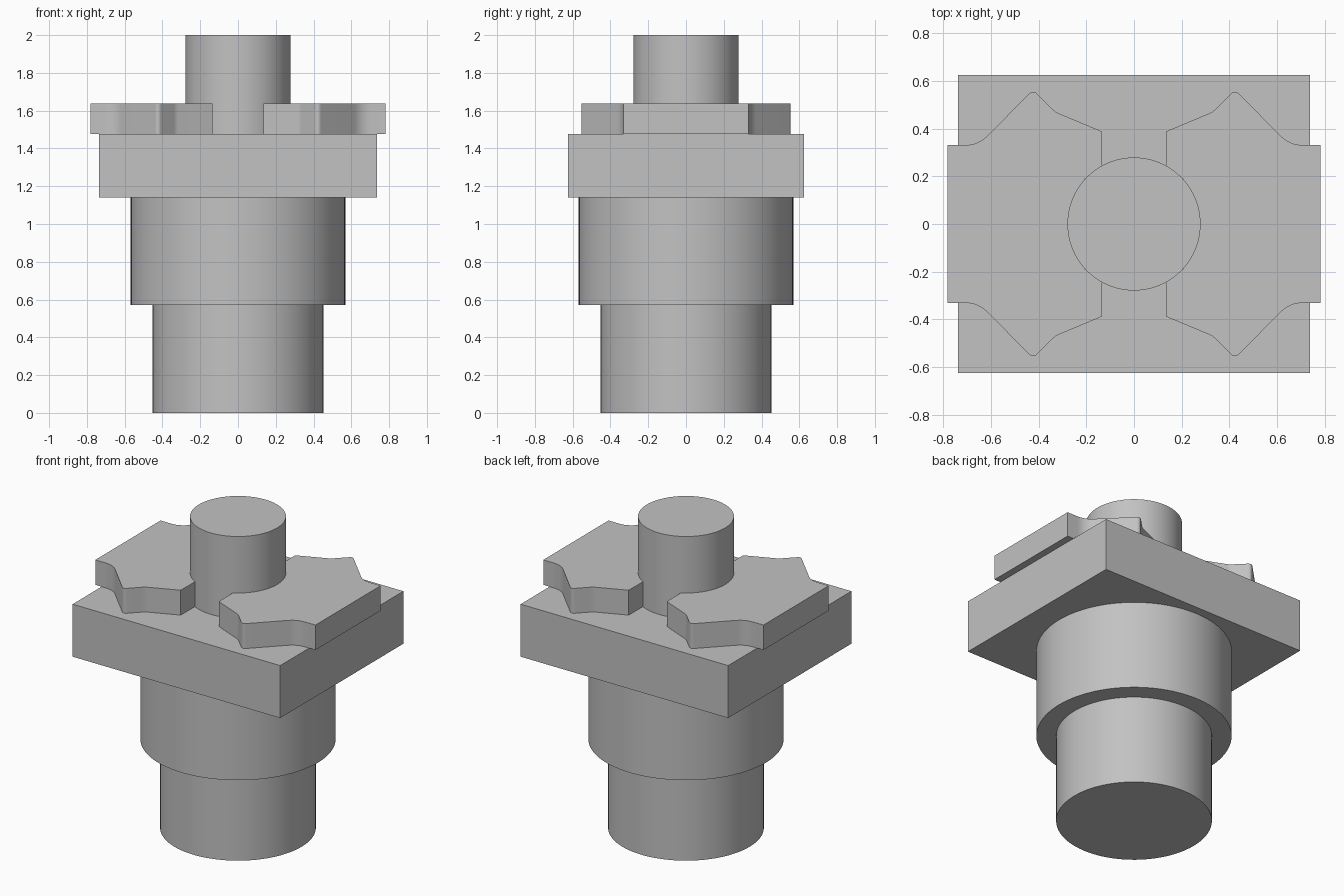
import bpy, bmesh, math
from mathutils import Vector

if "Cube" in bpy.data.objects:
    bpy.data.objects.remove(bpy.data.objects["Cube"])

grey = bpy.data.materials.new("plain_grey")
grey.diffuse_color = (0.54, 0.54, 0.54, 1)
grey.use_nodes = True
grey.node_tree.nodes["Principled BSDF"].inputs["Base Color"].default_value = grey.diffuse_color


def finish(name, bm, smooth=True):
    bmesh.ops.recalc_face_normals(bm, faces=bm.faces)
    mesh = bpy.data.meshes.new(name)
    bm.to_mesh(mesh)
    bm.free()
    mesh.materials.append(grey)
    obj = bpy.data.objects.new(name, mesh)
    bpy.context.collection.objects.link(obj)
    if smooth:
        bpy.ops.object.select_all(action='DESELECT')
        obj.select_set(True)
        bpy.context.view_layer.objects.active = obj
        bpy.ops.object.shade_smooth_by_angle(angle=math.radians(30))
    return obj


def prism(name, outline, z0, z1, smooth=True):
    """Extrude a closed outline from z0 up to z1."""
    bm = bmesh.new()
    face = bm.faces.new([bm.verts.new((x, y, z0)) for x, y in outline])
    top = bmesh.ops.extrude_face_region(bm, geom=[face], use_keep_orig=True)
    verts = [g for g in top["geom"] if isinstance(g, bmesh.types.BMVert)]
    bmesh.ops.translate(bm, verts=verts, vec=(0, 0, z1 - z0))
    return finish(name, bm, smooth)


def arc(radius, start, end, steps):
    return [(radius * math.cos(start + (end - start) * i / steps),
             radius * math.sin(start + (end - start) * i / steps))
            for i in range(steps + 1)]


def rounded(before, corner, after, trim, steps=8):
    """Round one corner, starting and ending trim away from it."""
    c = Vector(corner)
    a = c + (Vector(before) - c).normalized() * trim
    b = c + (Vector(after) - c).normalized() * trim
    return [tuple(a.lerp(c, i / steps).lerp(c.lerp(b, i / steps), i / steps))
            for i in range(steps + 1)]


def cylinder(name, radius, z0, z1):
    prism(name, arc(radius, 0, math.tau, 96)[:-1], z0, z1)


# stepped round body, square flange and top shaft
cylinder("lower_barrel", 0.453, 0, 0.57)
cylinder("upper_barrel", 0.568, 0.57, 1.14)
prism("flange_block", [(-0.737, -0.625), (0.737, -0.625),
                       (0.737, 0.625), (-0.737, 0.625)], 1.14, 1.477, False)
cylinder("shaft", 0.279, 1.477, 2.0)

# outline of a clamp plate's back half, from the shaft to the outer edge
inner, shoulder, tip = (0.135, 0.388), (0.33, 0.47), (0.423, 0.563)
foot, outer = (0.653, 0.331), (0.782, 0.331)
half = [inner]
half += rounded(inner, shoulder, tip, 0.015, 4)
half += rounded(shoulder, tip, foot, 0.025, 6)
half += rounded(tip, foot, outer, 0.055)
half += [outer]

# the two clamp plates, each cut round to fit the shaft
edge = math.acos(0.135 / 0.279)
for side, name in ((1, "right_clamp_plate"), (-1, "left_clamp_plate")):
    outline = arc(0.279, -edge, edge, 32) + half + [(x, -y) for x, y in reversed(half)]
    prism(name, [(side * x, y) for x, y in outline], 1.477, 1.637)
